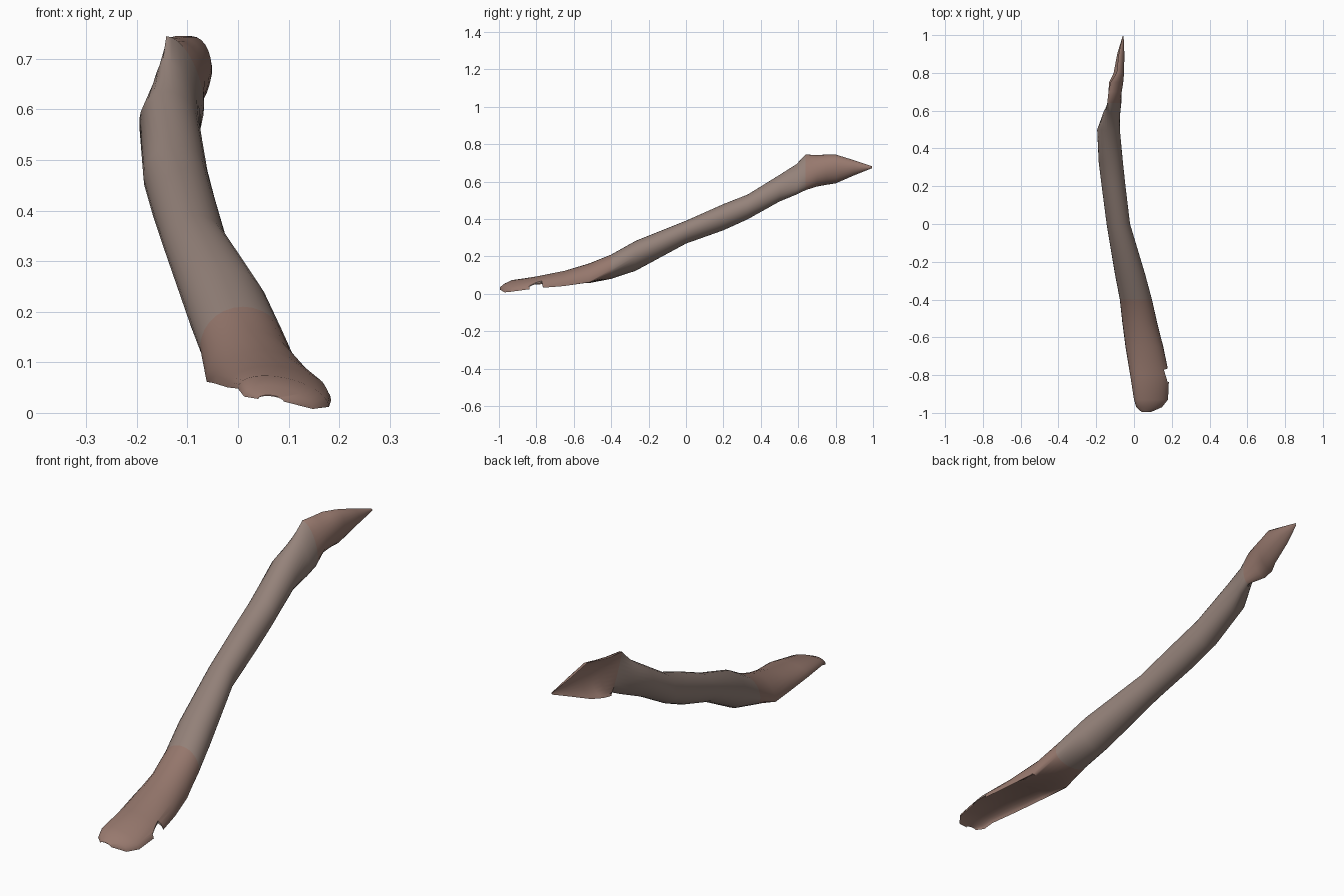
import bpy, bmesh, math

if "Cube" in bpy.data.objects:
    bpy.data.objects.remove(bpy.data.objects["Cube"])

SIDES = 28
# y, centre x, centre z, half width, half height, lean, hollow (over 1 = crescent)
STATIONS = [
    (-0.995, 0.065, 0.025, 0.025, 0.010, -0.10, 1.8),
    (-0.97, 0.080, 0.020, 0.068, 0.033, -0.18, 1.8),
    (-0.93, 0.090, 0.030, 0.090, 0.040, -0.20, 1.8),
    (-0.80, 0.083, 0.040, 0.103, 0.052, -0.10, 1.75),
    (-0.65, 0.055, 0.050, 0.100, 0.073, -0.08, 1.5),
    (-0.52, 0.030, 0.062, 0.092, 0.100, 0.0, 0.95),
    (-0.40, 0.010, 0.129, 0.085, 0.081, 0.0, 0.4),
    (-0.27, -0.020, 0.203, 0.080, 0.080, 0.0, 0.0),
    (0.00, -0.083, 0.330, 0.062, 0.061, 0.0, 0.0),
    (0.20, -0.108, 0.410, 0.063, 0.070, 0.0, 0.0),
    (0.33, -0.123, 0.465, 0.064, 0.066, 0.0, 0.0),
    (0.50, -0.135, 0.565, 0.060, 0.071, -0.1, 0.0),
    (0.59, -0.122, 0.612, 0.045, 0.081, -0.25, 0.2),
    (0.64, -0.118, 0.650, 0.045, 0.095, -0.25, 0.9),
    (0.70, -0.135, 0.658, 0.070, 0.084, 0.0, 1.75),
    (0.75, -0.128, 0.664, 0.071, 0.081, 0.05, 1.8),
    (0.80, -0.100, 0.668, 0.047, 0.077, 0.1, 1.8),
    (0.90, -0.085, 0.674, 0.034, 0.040, 0.1, 1.8),
    (0.995, -0.060, 0.677, 0.005, 0.005, 0.0, 1.8),
]


def section(bm, y, cx, cz, rx, rz, lean, hollow):
    """Ellipse whose open side is pushed in: underside at the low end, left at the high end."""
    ring = []
    for i in range(SIDES):
        a = 2 * math.pi * i / SIDES
        u, v = math.cos(a), math.sin(a)
        if y < 0:
            if v < 0:
                v *= 1 - hollow
            x, z = cx + rx * u, cz + rz * v + lean * rx * u
        else:
            if u < 0:
                u *= 1 - hollow
            x, z = cx + rx * u + lean * rz * v, cz + rz * v
        ring.append(bm.verts.new((x, y, z)))
    return ring


def material(name, rgb):
    m = bpy.data.materials.new(name)
    m.diffuse_color = (*rgb, 1)
    m.use_nodes = True
    m.node_tree.nodes["Principled BSDF"].inputs["Base Color"].default_value = m.diffuse_color
    return m


# Curved shaft with a scooped blade at each end
bm = bmesh.new()
rings = [section(bm, *s) for s in STATIONS]
for a, b in zip(rings, rings[1:]):
    for i in range(SIDES):
        j = (i + 1) % SIDES
        f = bm.faces.new((a[i], a[j], b[j], b[i]))
        y = f.calc_center_median().y
        f.material_index = 1 if y < -0.4 or y > 0.62 else 0
for end in (rings[0], rings[-1]):
    bm.faces.new(end).material_index = 1
bmesh.ops.recalc_face_normals(bm, faces=bm.faces)
mesh = bpy.data.meshes.new("curved_shaft")
bm.to_mesh(mesh)
bm.free()
shaft = bpy.data.objects.new("curved_shaft", mesh)
bpy.context.collection.objects.link(shaft)
mesh.materials.append(material("grey_brown", (0.30, 0.225, 0.195)))
mesh.materials.append(material("red_brown", (0.31, 0.19, 0.155)))

# Small chip in the right edge of the low end
bpy.ops.mesh.primitive_cube_add(size=1, location=(0.185, -0.80, 0.04), rotation=(0, 0, 0.3))
cutter = bpy.context.object
cutter.name = "chip_cutter"
cutter.scale = (0.035, 0.07, 0.2)
cutter.hide_render = True
cutter.hide_set(True)
cut = shaft.modifiers.new("chip", 'BOOLEAN')
cut.operation = 'DIFFERENCE'
cut.solver = 'EXACT'
cut.object = cutter

# Smooth sides, crisp broken edges
bpy.ops.object.select_all(action='DESELECT')
bpy.context.view_layer.objects.active = shaft
shaft.select_set(True)
bpy.ops.object.shade_smooth_by_angle(angle=math.radians(40))
